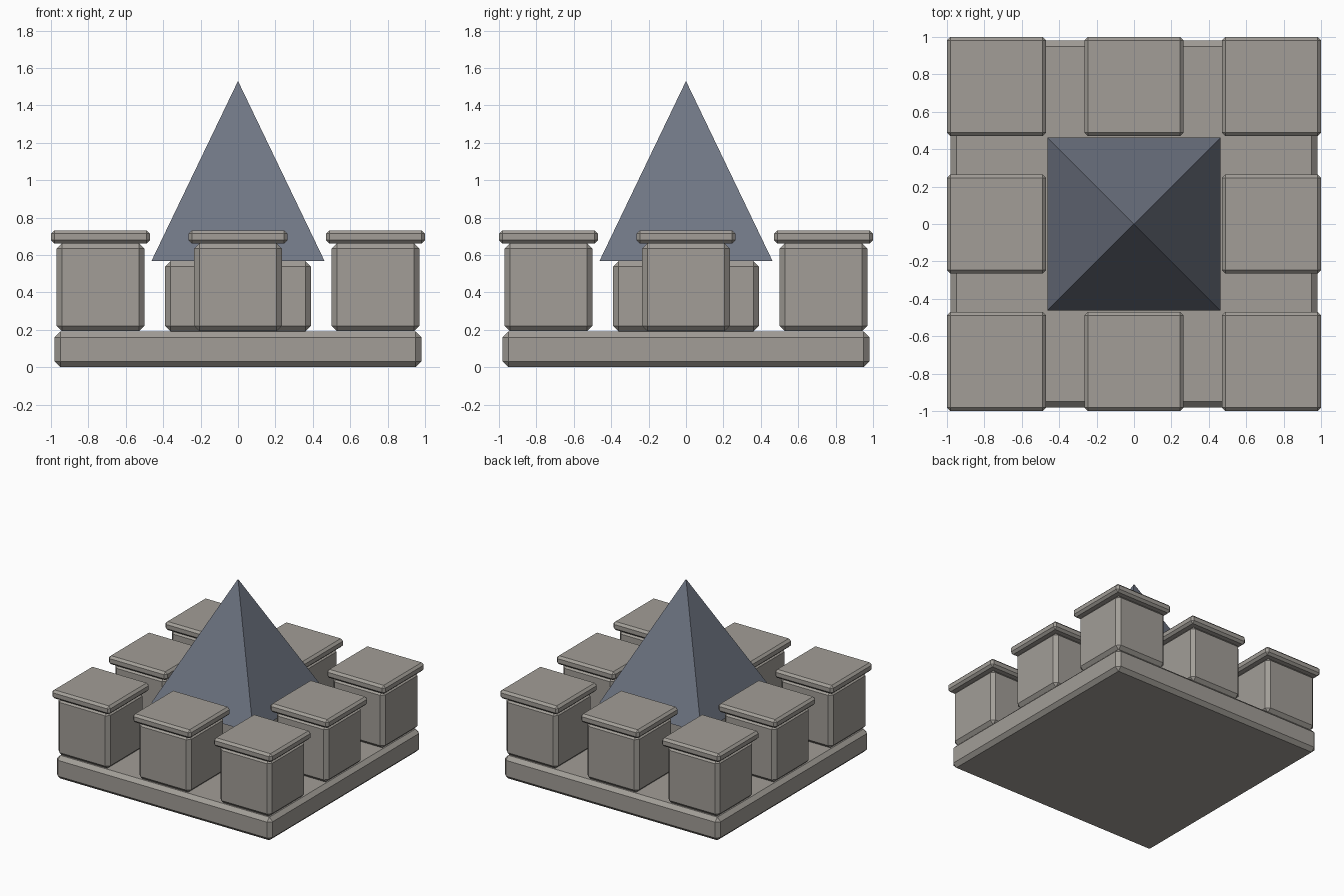
import bpy, math

if "Cube" in bpy.data.objects:
    bpy.data.objects.remove(bpy.data.objects["Cube"])

def material(name, rgb):
    m = bpy.data.materials.new(name)
    m.diffuse_color = (*rgb, 1)
    m.use_nodes = True
    m.node_tree.nodes["Principled BSDF"].inputs["Base Color"].default_value = m.diffuse_color
    return m

stone = material("stone", (0.36, 0.34, 0.31))
slate = material("slate", (0.16, 0.18, 0.23))

def block(name, x, y, z0, z1, width, chamfer):
    """Square block with single-segment chamfered edges."""
    bpy.ops.mesh.primitive_cube_add(size=1, location=(x, y, (z0 + z1) / 2))
    ob = bpy.context.object
    ob.name = name
    ob.scale = (width, width, z1 - z0)
    bpy.ops.object.transform_apply(location=False, rotation=False, scale=True)
    bevel = ob.modifiers.new("chamfer", 'BEVEL')
    bevel.width = chamfer
    bevel.segments = 1
    ob.data.materials.append(stone)
    return ob

# Foundation slab and central keep
block("base_slab", 0, 0, 0, 0.19, 1.96, 0.03)
block("keep", 0, 0, 0.19, 0.567, 0.78, 0.03)

# Ring of eight capped towers
D = 0.735
for i in (-1, 0, 1):
    for j in (-1, 0, 1):
        if i or j:
            tag = f"{('left', 'middle', 'right')[i + 1]}_{('front', 'middle', 'back')[j + 1]}"
            block("tower_" + tag, i * D, j * D, 0.193, 0.662, 0.47, 0.028)
            block("tower_cap_" + tag, i * D, j * D, 0.662, 0.732, 0.53, 0.018)

# Pyramid roof over the keep
z0, z1, half = 0.567, 1.53, 0.463
bpy.ops.mesh.primitive_cone_add(vertices=4, radius1=half * math.sqrt(2), radius2=0,
                                depth=z1 - z0, location=(0, 0, (z0 + z1) / 2),
                                rotation=(0, 0, math.pi / 4))
roof = bpy.context.object
roof.name = "pyramid_roof"
roof.data.materials.append(slate)
